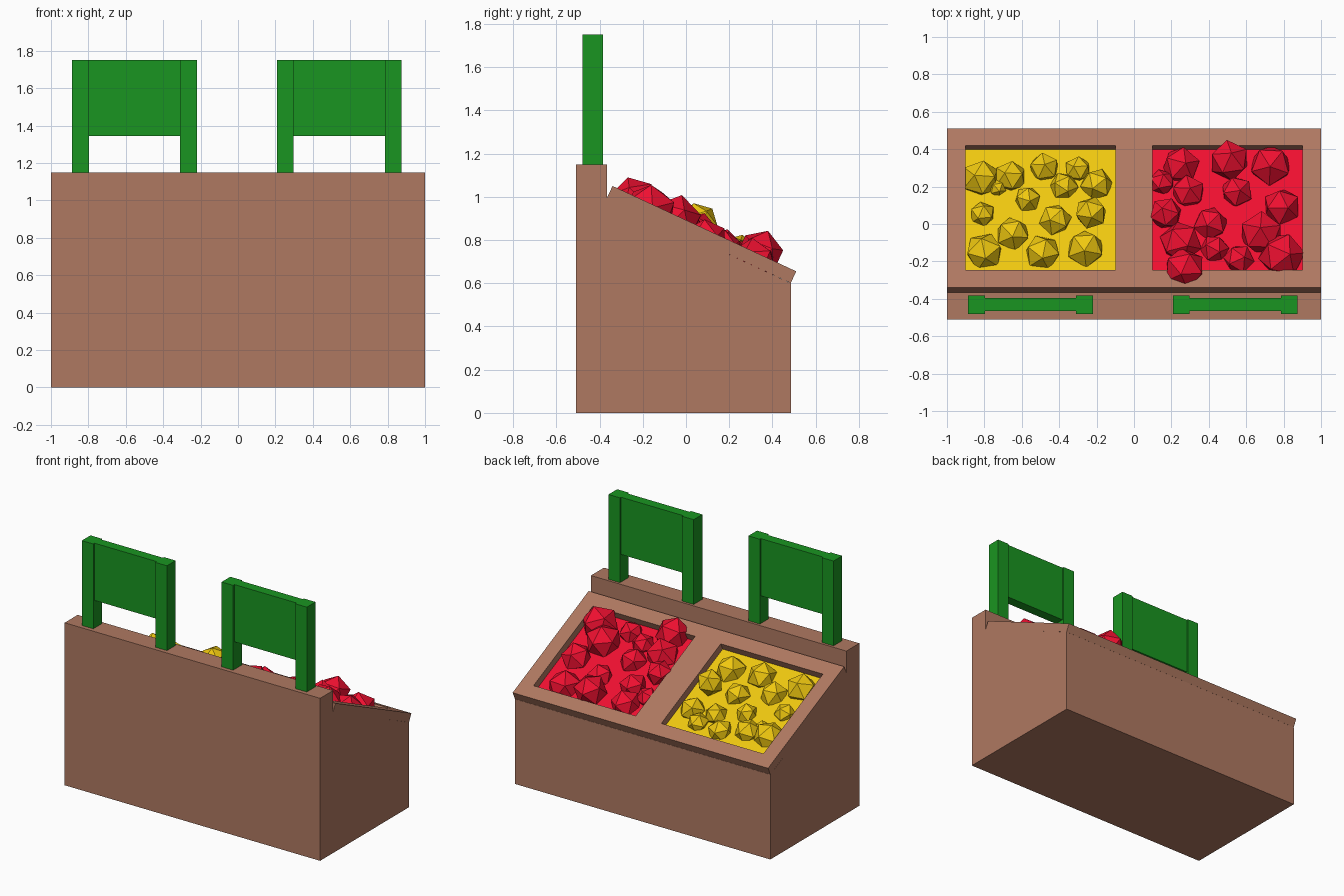
import bpy, bmesh, math, random
from mathutils import Matrix, Vector

if "Cube" in bpy.data.objects:
    bpy.data.objects.remove(bpy.data.objects["Cube"])

random.seed(4)


def material(name, color):
    m = bpy.data.materials.new(name)
    m.diffuse_color = (*color, 1)
    m.use_nodes = True
    m.node_tree.nodes["Principled BSDF"].inputs["Base Color"].default_value = m.diffuse_color
    return m


WOOD = material("wood", (0.43, 0.19, 0.12))
GREEN = material("green", (0.01, 0.30, 0.015))
RED = material("red", (0.87, 0.005, 0.03))
YELLOW = material("yellow", (0.87, 0.58, 0.005))


def finish(bm, name, mat):
    bmesh.ops.recalc_face_normals(bm, faces=bm.faces)
    me = bpy.data.meshes.new(name)
    bm.to_mesh(me)
    bm.free()
    ob = bpy.data.objects.new(name, me)
    me.materials.append(mat)
    bpy.context.collection.objects.link(ob)
    return ob


def box(name, lo, hi, mat):
    bm = bmesh.new()
    lo, hi = Vector(lo), Vector(hi)
    bmesh.ops.create_cube(bm, size=1, matrix=Matrix.Translation((lo + hi) / 2)
                          @ Matrix.Diagonal((*(hi - lo), 1)))
    return finish(bm, name, mat)


def extrude(bm, vec):
    geo = bmesh.ops.extrude_face_region(bm, geom=bm.faces[:])["geom"]
    moved = [g for g in geo if isinstance(g, bmesh.types.BMVert)]
    bmesh.ops.translate(bm, verts=moved, vec=vec)


# Stand body: side profile extruded along x
bm = bmesh.new()
profile = [(-0.51, 0), (0.485, 0), (0.485, 0.60), (-0.365, 0.996),
           (-0.365, 1.15), (-0.51, 1.15)]
bm.faces.new([bm.verts.new((-1, y, z)) for y, z in profile])
cap = bm.faces[:]
geo = bmesh.ops.extrude_face_region(bm, geom=cap, use_keep_orig=True)["geom"]
bmesh.ops.translate(bm, vec=(2, 0, 0),
                    verts=[g for g in geo if isinstance(g, bmesh.types.BMVert)])
finish(bm, "stand_body", WOOD)

# Sloped frame with two openings, in slope space (x, along slope, normal)
ANGLE = math.atan2(0.395, 0.85)
LENGTH = math.hypot(0.395, 0.85)
SLOPE = Matrix.Translation((0, -0.34, 1.05)) @ Matrix.Rotation(-ANGLE, 4, 'X')
DEPTH = 0.05
xs = [-1, -0.9, -0.1, 0.1, 0.9, 1]
ss = [0, 0.104, LENGTH - 0.1, LENGTH]
bm = bmesh.new()
grid = [[bm.verts.new((x, s, 0)) for s in ss] for x in xs]
for i in range(5):
    for j in range(3):
        if not (i in (1, 3) and j == 1):
            bm.faces.new((grid[i][j], grid[i + 1][j], grid[i + 1][j + 1], grid[i][j + 1]))
geo = bmesh.ops.extrude_face_region(bm, geom=bm.faces[:], use_keep_orig=True)["geom"]
bmesh.ops.translate(bm, vec=(0, 0, -0.06),
                    verts=[g for g in geo if isinstance(g, bmesh.types.BMVert)])
finish(bm, "sloped_frame", WOOD).matrix_world = SLOPE

# Coloured bin floors
for name, x0, mat in (("yellow", -0.9, YELLOW), ("red", 0.1, RED)):
    floor = box(name + "_bin_floor", (x0, ss[1], -0.059), (x0 + 0.8, ss[2], -DEPTH), mat)
    floor.matrix_world = SLOPE

# Fruit: x, y, radius and optional height above the bin floor
yellow_fruit = [
    (-.82, .24, .1), (-.66, .25, .085), (-.73, .19, .045), (-.48, .30, .08),
    (-.30, .29, .07), (-.375, .2, .075), (-.20, .21, .085), (-.57, .13, .07),
    (-.81, .05, .067), (-.65, -.055, .09), (-.42, .02, .085), (-.23, .06, .085, .075),
    (-.80, -.15, .1), (-.49, -.155, .095), (-.26, -.135, .1)]
red_fruit = [
    (.25, .31, .1), (.51, .34, .105, .06), (.73, .31, .11), (.15, .22, .07),
    (.29, .17, .09), (.55, .17, .085), (.79, .09, .1), (.17, .055, .085, .03),
    (.41, 0, .09), (.68, -.05, .115, .03), (.25, -.1, .11), (.43, -.135, .075),
    (.56, -.19, .08), (.79, -.17, .12, .02), (.27, -.24, .11, .03)]
for name, fruits, mat in (("yellow_fruit", yellow_fruit, YELLOW), ("red_fruit", red_fruit, RED)):
    bm = bmesh.new()
    for x, y, r, *h in fruits:
        h = h[0] if h else 0.0
        floor_z = 1.05 - (y + 0.34) * math.tan(ANGLE) - DEPTH / math.cos(ANGLE)
        rot = (Matrix.Rotation(random.uniform(-.4, .4), 4, 'X')
               @ Matrix.Rotation(random.uniform(-.4, .4), 4, 'Y')
               @ Matrix.Rotation(random.uniform(0, 6.28), 4, 'Z'))
        bmesh.ops.create_icosphere(bm, subdivisions=1, radius=r * 1.06,
                                   matrix=Matrix.Translation((x, y, floor_z + h)) @ rot)
    finish(bm, name, mat)

# Sign boards on the back ledge: two posts and a panel each
for side, x in (("left", -0.887), ("right", 0.208)):
    for k, px in enumerate((x, x + 0.577)):
        box(f"{side}_sign_post_{k + 1}", (px, -0.48, 1.15), (px + 0.09, -0.383, 1.75), GREEN)
    box(side + "_sign_panel", (x + 0.09, -0.465, 1.345), (x + 0.577, -0.395, 1.75), GREEN)
